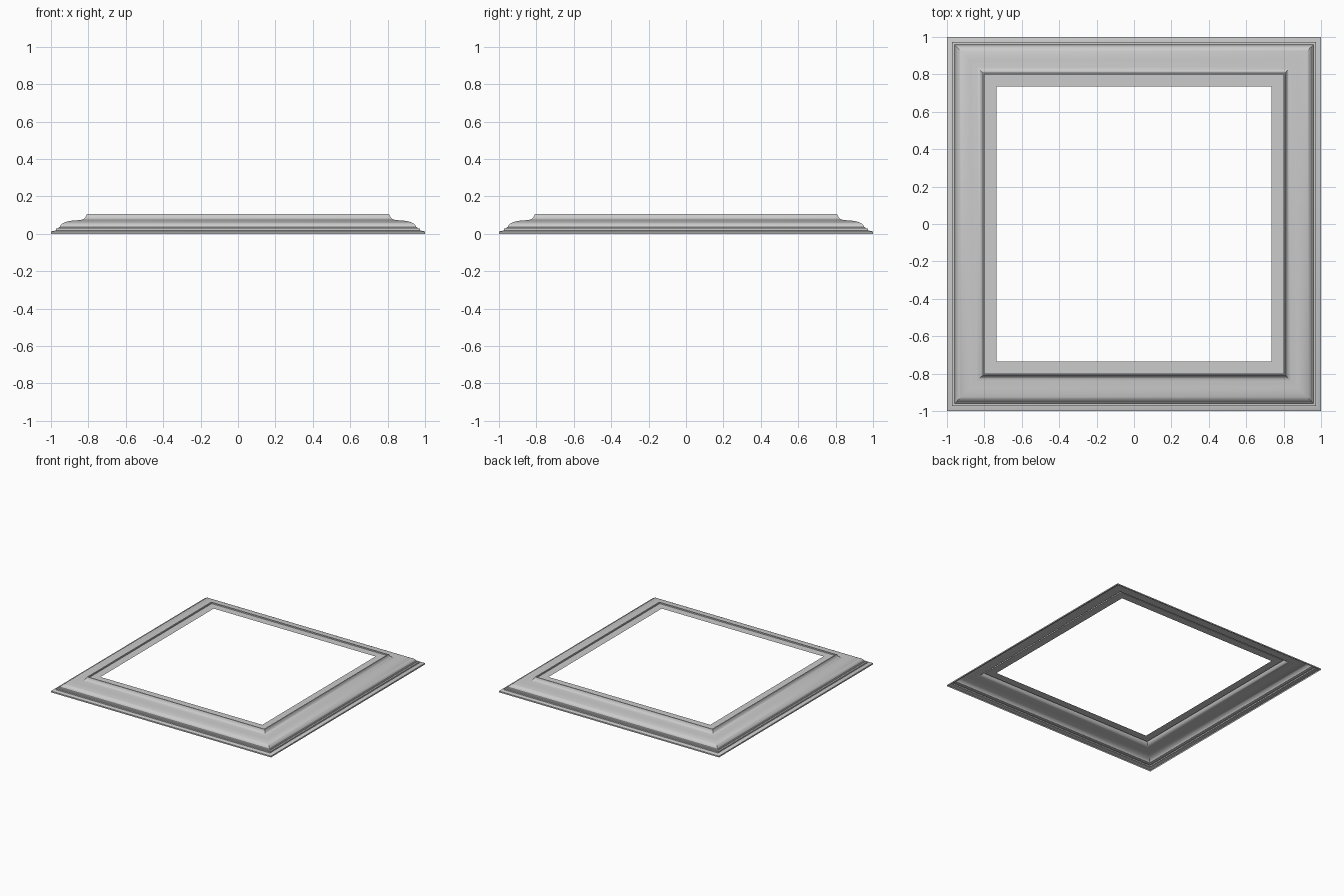
import bpy, bmesh, math

if "Cube" in bpy.data.objects:
    bpy.data.objects.remove(bpy.data.objects["Cube"])

def arc(cx, cz, rx, rz, a0, a1, n):
    """Points on an elliptical arc, as (half-width, height)."""
    return [(cx + rx * math.cos(math.radians(a0 + (a1 - a0) * i / n)),
             cz + rz * math.sin(math.radians(a0 + (a1 - a0) * i / n))) for i in range(n + 1)]

# Moulding cross-section, from outer foot to inner lip
profile = [(1.0, 0.0), (1.0, 0.011)]
profile += [(0.990, 0.015), (0.972, 0.018), (0.972, 0.028), (0.960, 0.029), (0.958, 0.034)]
profile += arc(0.870, 0.034, 0.083, 0.037, 5, 90, 10)          # rounded outer bead
profile += [(0.855, 0.073)]
profile += arc(0.847, 0.103, 0.036, 0.029, 270, 190, 7)        # cove up to the ridge
profile += [(0.808, 0.105), (0.803, 0.107), (0.799, 0.105), (0.798, 0.096), (0.735, 0.096)]

# Sweep the section round a mitred square (open underneath)
bm = bmesh.new()
corners = [(-1, -1), (1, -1), (1, 1), (-1, 1)]
rings = [[bm.verts.new((sx * r, sy * r, z)) for sx, sy in corners] for r, z in profile]
for a, b in zip(rings, rings[1:]):
    for i in range(4):
        j = (i + 1) % 4
        bm.faces.new((a[i], a[j], b[j], b[i]))
mesh = bpy.data.meshes.new("frame_moulding")
bm.to_mesh(mesh)
bm.free()

frame = bpy.data.objects.new("frame_moulding", mesh)
bpy.context.collection.objects.link(frame)
bpy.context.view_layer.objects.active = frame
frame.select_set(True)
bpy.ops.object.shade_smooth_by_angle(angle=math.radians(35))
